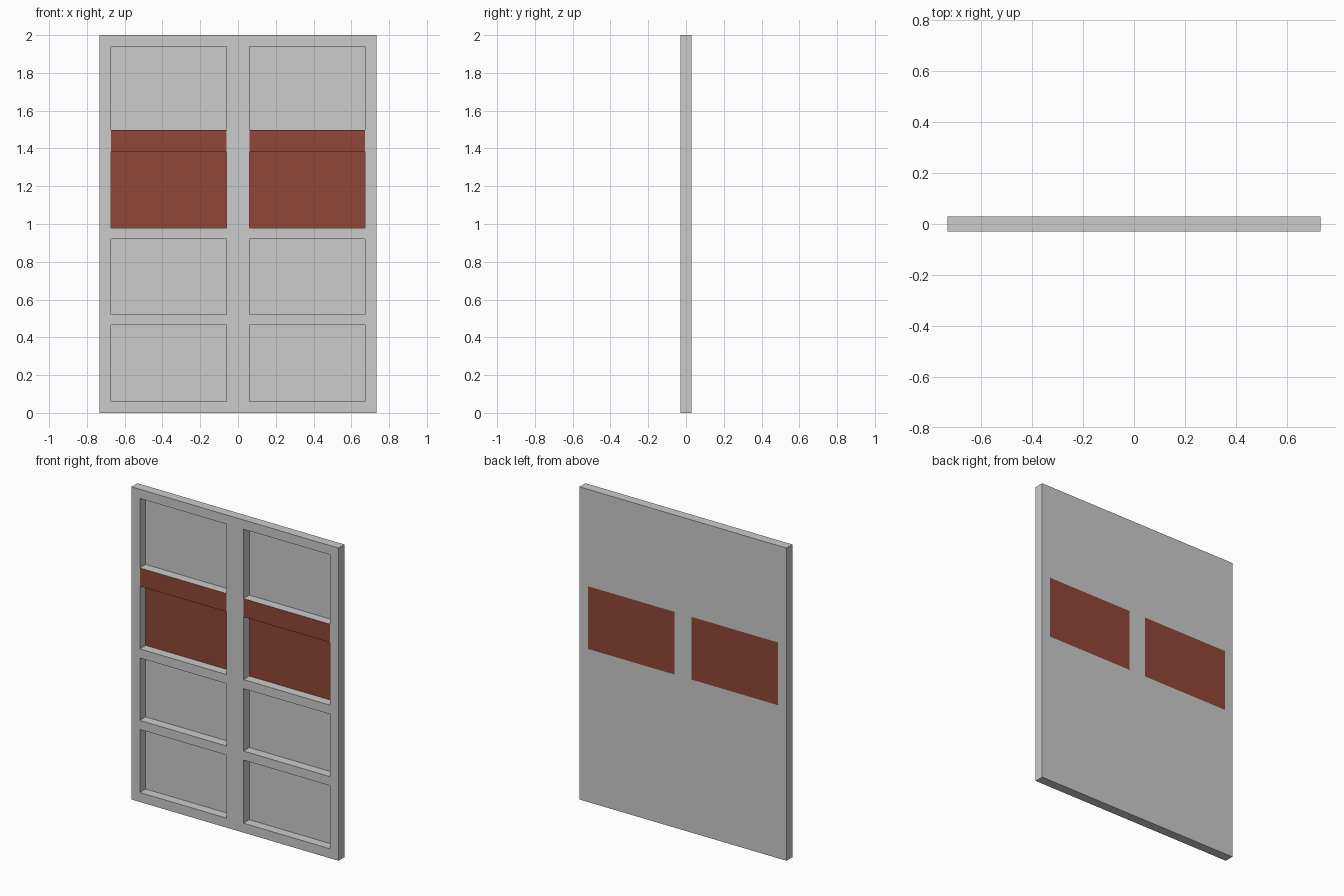
import bpy, bmesh

if "Cube" in bpy.data.objects:
    bpy.data.objects.remove(bpy.data.objects["Cube"])


def material(name, rgb):
    m = bpy.data.materials.new(name)
    m.diffuse_color = (*rgb, 1)
    m.use_nodes = True
    m.node_tree.nodes["Principled BSDF"].inputs["Base Color"].default_value = m.diffuse_color
    return m


grey = material("grey paint", (0.6, 0.6, 0.6))
red_brown = material("red brown", (0.28, 0.063, 0.038))

# grid lines of the panelled door: stiles and panels across, rails and panels up
XS = [-0.732, -0.6735, -0.06, 0.06, 0.6735, 0.732]
ZS = [0, 0.0605, 0.464, 0.522, 0.921, 0.979, 1.38, 1.497, 1.941, 2]
FRONT, FLOOR, BACK = -0.03, 0.029, 0.03
PANEL_COLS, PANEL_ROWS = (1, 3), (1, 3, 5, 7)
BROWN_ROW, BROWN_RAIL = 5, 6

bm = bmesh.new()


def quad(pts, brown=False):
    f = bm.faces.new([bm.verts.new(p) for p in pts])
    f.material_index = int(brown)


def rect(i, j, y):
    x0, x1, z0, z1 = XS[i], XS[i + 1], ZS[j], ZS[j + 1]
    return [(x0, y, z0), (x1, y, z0), (x1, y, z1), (x0, y, z1)]


# front, recessed panels with their reveals, and the flat back
for i in range(len(XS) - 1):
    for j in range(len(ZS) - 1):
        panel = i in PANEL_COLS and j in PANEL_ROWS
        infill = i in PANEL_COLS and j == BROWN_ROW
        rail = i in PANEL_COLS and j == BROWN_RAIL
        quad(rect(i, j, FLOOR if panel else FRONT), infill or rail)
        quad(rect(i, j, BACK)[::-1], infill)
        if panel:
            a, b = rect(i, j, FRONT), rect(i, j, FLOOR)
            for k in range(4):
                n = (k + 1) % 4
                quad([a[k], a[n], b[n], b[k]])

# outer edges, split along the same grid lines
for j in range(len(ZS) - 1):
    for x in (XS[0], XS[-1]):
        quad([(x, FRONT, ZS[j]), (x, BACK, ZS[j]), (x, BACK, ZS[j + 1]), (x, FRONT, ZS[j + 1])])
for i in range(len(XS) - 1):
    for z in (ZS[0], ZS[-1]):
        quad([(XS[i], FRONT, z), (XS[i + 1], FRONT, z), (XS[i + 1], BACK, z), (XS[i], BACK, z)])

bmesh.ops.remove_doubles(bm, verts=bm.verts, dist=0.0001)
bmesh.ops.recalc_face_normals(bm, faces=bm.faces)
mesh = bpy.data.meshes.new("panelled_door")
bm.to_mesh(mesh)
bm.free()
mesh.materials.append(grey)
mesh.materials.append(red_brown)
door = bpy.data.objects.new("panelled_door", mesh)
bpy.context.collection.objects.link(door)
